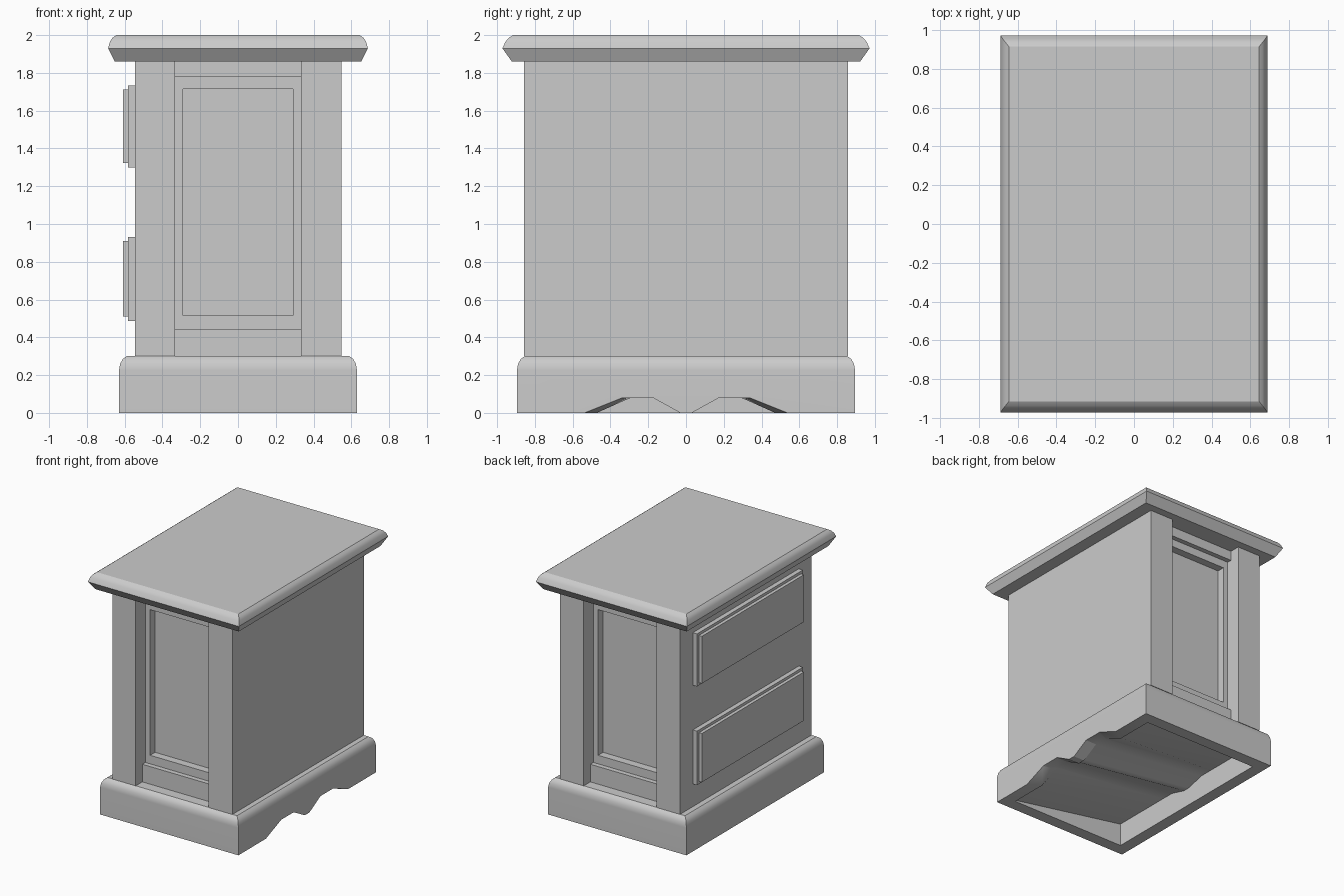
import bpy, bmesh, math

if "Cube" in bpy.data.objects:
    bpy.data.objects.remove(bpy.data.objects["Cube"])


def make_object(name, bm):
    bmesh.ops.recalc_face_normals(bm, faces=bm.faces)
    mesh = bpy.data.meshes.new(name)
    bm.to_mesh(mesh)
    bm.free()
    ob = bpy.data.objects.new(name, mesh)
    bpy.context.collection.objects.link(ob)
    return ob


def loft(name, loops):
    """Join successive closed loops of points and cap both ends."""
    bm = bmesh.new()
    rings = [[bm.verts.new(p) for p in loop] for loop in loops]
    n = len(rings[0])
    for a, b in zip(rings, rings[1:]):
        for i in range(n):
            j = (i + 1) % n
            bm.faces.new((a[i], a[j], b[j], b[i]))
    bm.faces.new(rings[0])
    bm.faces.new(rings[-1])
    return make_object(name, bm)


def rect(hx, hy, z):
    return [(-hx, -hy, z), (hx, -hy, z), (hx, hy, z), (-hx, hy, z)]


def box(name, x, y, z):
    return loft(name, [[(a, b, h) for a, b in
                        ((x[0], y[0]), (x[1], y[0]), (x[1], y[1]), (x[0], y[1]))] for h in z])


def activate(ob):
    bpy.ops.object.select_all(action='DESELECT')
    ob.select_set(True)
    bpy.context.view_layer.objects.active = ob


def cut(ob, cutter):
    cutter.hide_render = True
    mod = ob.modifiers.new("cut", 'BOOLEAN')
    mod.operation = 'DIFFERENCE'
    mod.solver = 'EXACT'
    mod.object = cutter
    activate(ob)
    bpy.ops.object.modifier_apply(modifier=mod.name)
    bpy.data.objects.remove(cutter, do_unlink=True)


def smooth(ob):
    activate(ob)
    bpy.ops.object.shade_smooth_by_angle(angle=math.radians(27))
    mod = ob.modifiers.new("flat_faces", 'WEIGHTED_NORMAL')
    mod.keep_sharp = True


# Table top with undercut and rounded upper edge
top = loft("table_top", [rect(*p) for p in (
    (0.652, 0.922, 1.86), (0.688, 0.972, 1.93), (0.678, 0.956, 1.965),
    (0.664, 0.938, 1.986), (0.645, 0.915, 2.0))])
smooth(top)

# Plinth, rounded at the top
plinth = loft("plinth", [rect(*p) for p in (
    (0.63, 0.895, 0), (0.63, 0.895, 0.225),
    (0.624, 0.889, 0.26), (0.61, 0.875, 0.285), (0.59, 0.855, 0.30))])

# Hollow underside: its ceiling follows the arches on the right and rises to the left
ys = (-0.795, -0.47, -0.29, -0.175, -0.03, 0.03, 0.175, 0.29, 0.47, 0.795)
low = (0.01, 0.01, 0.08, 0.08, 0.01)
high = (0.19, 0.19, 0.19, 0.19, 0.15)
sections = [[(x, y, z) for y, z in zip(ys, zs + zs[::-1])]
            + [(x, 0.795, -0.05), (x, -0.795, -0.05)]
            for x, zs in ((0.53, low), (-0.53, high))]
cut(plinth, loft("hollow_cutter", sections))

# Twin arches in the right side of the plinth, narrowing inwards
for s in (-1, 1):
    outer = [(0.54, 0), (0.34, 0.08), (0.175, 0.08), (0.03, 0), (0.03, -0.05), (0.54, -0.05)]
    inner = [(0.47, 0), (0.29, 0.08), (0.175, 0.08), (0.03, 0), (0.03, -0.05), (0.47, -0.05)]
    cut(plinth, loft("arch_cutter", [[(x, s * y, z) for y, z in prof]
                                     for x, prof in ((0.525, inner), (0.635, outer))]))
smooth(plinth)

# Cabinet body with stepped panels recessed into front and back
body = box("cabinet_body", (-0.545, 0.548), (-0.857, 0.857), (0.30, 1.86))
for s in (-1, 1):
    for hx, depth, z in ((0.333, 0.77, (0.2, 1.95)),
                         (0.333, 0.73, (0.445, 1.78)),
                         (0.29, 0.665, (0.515, 1.715))):
        cut(body, box("panel_cutter", (-hx, hx), sorted((s * depth, s * 1.0)), z))

# Stepped drawer fronts on the left side
for name, z0, z1 in (("lower", 0.487, 0.932), ("upper", 1.30, 1.733)):
    box(name + "_drawer_front", (-0.583, -0.545), (-0.69, 0.69), (z0, z1))
    box(name + "_drawer_panel", (-0.61, -0.583), (-0.665, 0.665), (z0 + 0.022, z1 - 0.022))
